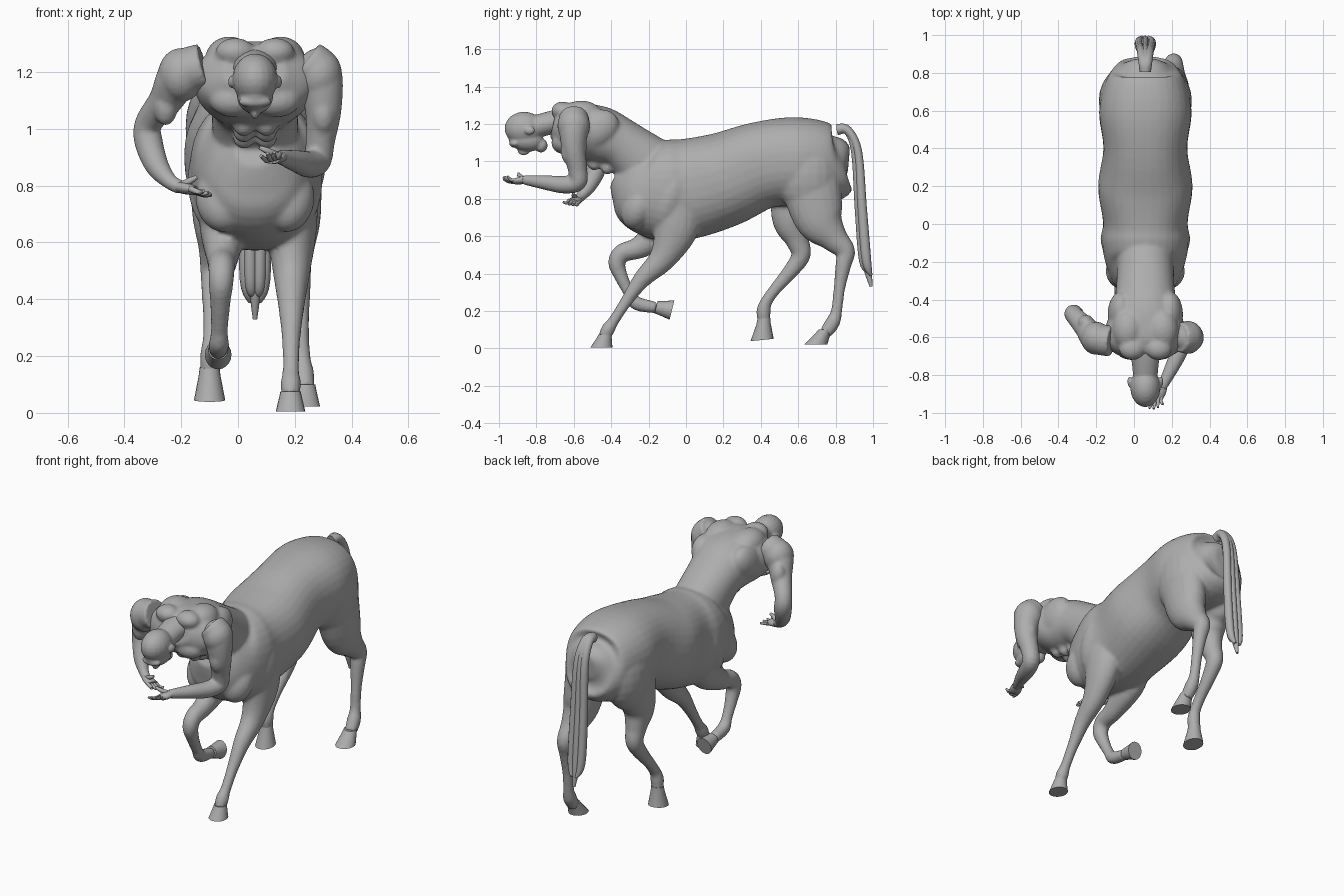
import bpy, bmesh, math
from mathutils import Vector, Matrix

if "Cube" in bpy.data.objects:
    bpy.data.objects.remove(bpy.data.objects["Cube"])

CX = 0.06  # body centre line
grey = bpy.data.materials.new("warm grey")
grey.diffuse_color = (0.42, 0.42, 0.42, 1)
grey.use_nodes = True
grey.node_tree.nodes["Principled BSDF"].inputs["Base Color"].default_value = grey.diffuse_color


def spline(pts, n):
    """Catmull-Rom through (x, y, z, a, b) stations."""
    out = []
    for i in range(len(pts) - 1):
        p = [pts[max(0, min(len(pts) - 1, i + k))] for k in (-1, 0, 1, 2)]
        for s in range(n):
            t = s / n
            out.append([0.5 * (2 * q1 + (q2 - q0) * t + (2 * q0 - 5 * q1 + 4 * q2 - q3) * t * t
                               + (3 * q1 - q0 - 3 * q2 + q3) * t ** 3) for q0, q1, q2, q3 in zip(*p)])
    return out + [list(pts[-1])]


def tube(bm, pts, ref=(1, 0, 0), n=5, sides=20, power=1.0, normal=None):
    """Closed loft of ellipses: a is the radius along ref, b across it."""
    st = spline(pts, n) if n > 1 else pts
    rings = []
    for i, s in enumerate(st):
        t = Vector(normal) if normal else Vector(st[min(i + 1, len(st) - 1)][:3]) - Vector(st[max(i - 1, 0)][:3])
        t.normalize()
        u = Vector(ref)
        u = (u - t * u.dot(t)).normalized()
        v = t.cross(u)
        ring = []
        for k in range(sides):
            c, d = math.cos(2 * math.pi * k / sides), math.sin(2 * math.pi * k / sides)
            c, d = math.copysign(abs(c) ** power, c), math.copysign(abs(d) ** power, d)
            ring.append(bm.verts.new(Vector(s[:3]) + u * c * s[3] + v * d * s[4]))
        rings.append(ring)
    for r0, r1 in zip(rings, rings[1:]):
        for k in range(sides):
            bm.faces.new((r0[k], r0[(k + 1) % sides], r1[(k + 1) % sides], r1[k]))
    bm.faces.new(rings[0][::-1])
    bm.faces.new(rings[-1])


def ball(bm, loc, rad, tilt=0):
    m = Matrix.Translation(loc) @ Matrix.Rotation(math.radians(tilt), 4, "X")
    bmesh.ops.create_uvsphere(bm, u_segments=20, v_segments=12, radius=1,
                              matrix=m @ Matrix.Diagonal((*rad, 1)))


def pair(bm, dx, y, z, rad, tilt=0):
    for s in (-1, 1):
        ball(bm, (CX + s * dx, y, z), rad, tilt)


def finish(name, bm, voxel=0, smooth=3):
    bmesh.ops.recalc_face_normals(bm, faces=bm.faces)
    me = bpy.data.meshes.new(name)
    bm.to_mesh(me)
    bm.free()
    me.materials.append(grey)
    ob = bpy.data.objects.new(name, me)
    bpy.context.collection.objects.link(ob)
    for o in bpy.context.selected_objects:
        o.select_set(False)
    ob.select_set(True)
    bpy.context.view_layer.objects.active = ob
    bpy.ops.object.shade_smooth_by_angle(angle=math.radians(45))
    if voxel:  # fuse the overlapping muscles into one skin
        r = ob.modifiers.new("fuse", "REMESH")
        r.mode, r.voxel_size, r.use_smooth_shade = "VOXEL", voxel, True
        s = ob.modifiers.new("soften", "SMOOTH")
        s.factor, s.iterations = 0.5, smooth


def trunk(bm, stations, power):
    """Stations are y, centre z, half width, half height on the centre line."""
    tube(bm, [(CX, *s) for s in stations], sides=34, power=power)


def leg(bm, x0, x1, joints):
    """Joints are y, z, radius; thick parts are flattened sideways."""
    last = len(joints) - 1
    tube(bm, [(x0 + (x1 - x0) * i / last, y, z, r * (1.09 - 3 * r), r) for i, (y, z, r) in enumerate(joints)])


# Horse barrel
bm = bmesh.new()
trunk(bm, [(-.37, .94, .07, .08), (-.31, .91, .15, .165), (-.22, .865, .205, .245), (-.1, .845, .23, .272),
           (.02, .855, .225, .268), (.2, .902, .25, .254), (.4, .978, .222, .234), (.6, 1.0, .245, .236),
           (.78, .985, .2, .208), (.845, 1.0, .125, .13), (.87, 1.0, .06, .06)], 0.88)
pair(bm, .11, -.25, .76, (.1, .09, .13), -25)      # breast muscles
pair(bm, .13, -.08, .82, (.108, .1, .2), -20)      # shoulder blades
pair(bm, .13, .65, .93, (.117, .17, .22))          # haunches

# Human torso leaning forward
trunk(bm, [(-.2, .97, .15, .17), (-.34, 1.085, .155, .14), (-.45, 1.135, .175, .155),
           (-.56, 1.16, .215, .15), (-.65, 1.185, .2, .125), (-.71, 1.2, .11, .07)], 0.92)
pair(bm, .075, -.66, 1.1, (.085, .06, .06), 20)    # chest
pair(bm, .09, -.56, 1.25, (.085, .11, .075))       # upper back
pair(bm, .13, -.48, 1.17, (.07, .13, .1), 30)      # flanks
pair(bm, .045, -.34, 1.18, (.035, .13, .03), -42)  # lower back
pair(bm, .07, -.66, 1.27, (.07, .06, .05))         # neck muscles
for i in range(3):                                 # belly muscles
    pair(bm, .04, -.56 + .07 * i, 1.01 - .022 * i, (.037, .036, .036))

# Legs: front planted, front raised, hind planted, hind raised
leg(bm, .19, .185, [(-.05, .85, .13), (-.05, .66, .125), (-.12, .49, .075), (-.235, .37, .048),
                    (-.32, .25, .032), (-.385, .15, .029), (-.415, .105, .037), (-.437, .06, .032)])
leg(bm, -.05, -.07, [(-.06, .82, .13), (-.1, .66, .11), (-.24, .545, .062), (-.34, .51, .05), (-.37, .455, .046),
                     (-.345, .38, .036), (-.3, .29, .03), (-.262, .24, .037), (-.16, .218, .031)])
leg(bm, .195, .235, [(.66, .92, .165), (.71, .7, .135), (.79, .59, .078), (.852, .52, .053), (.842, .45, .043),
                     (.82, .32, .031), (.805, .2, .03), (.785, .14, .039), (.745, .08, .035)])
leg(bm, -.075, -.1, [(.62, .92, .165), (.565, .7, .11), (.595, .58, .065), (.615, .5, .052), (.565, .42, .042),
                     (.48, .32, .032), (.43, .25, .032), (.415, .2, .038), (.417, .14, .033)])
finish("horse_body_torso_and_legs", bm, 0.0105, 4)


def hoof(name, top, sole, facing, r0, r1):
    bm = bmesh.new()
    mid = Vector(top).lerp(Vector(sole), .25)
    tube(bm, [(*top, r0, r0), (*mid, r0 * 1.1, r0 * 1.1), (*sole, r1, r1 * 1.13)], n=1, normal=facing)
    finish(name, bm)


hoof("front_hoof_planted", (.185, -.432, .075), (.185, -.452, .005), (0, 0, -1), .036, .052)
hoof("front_hoof_raised", (-.07, -.16, .22), (-.07, -.075, .205), (0, 1, -.25), .034, .047)
hoof("hind_hoof_planted", (.235, .745, .1), (.235, .695, .022), (0, 0, -1), .037, .054)
hoof("hind_hoof_raised", (-.1, .417, .16), (-.1, .407, .045), (0, .1, -1), .035, .055)

# Tail: five hanging locks, the outer ones shorter
bm = bmesh.new()
for i in range(5):
    dx, dy = .016 * (i - 2), -.015 * (i % 2)
    tip = .33 + .03 * abs(i - 2) + .05 * (i % 2)
    tube(bm, [(CX, .81, 1.17, .03, .03), (CX + dx * .3, .865, 1.165, .028, .024),
              (CX + dx * .7, .92 + dy, 1.05, .024, .022), (CX + dx, .942 + dy, .75, .023, .025),
              (CX + dx, .965 + dy, .47, .022, .025), (CX + dx * .5, .99 + dy, tip, .008, .008)], sides=12)
finish("tail", bm)

# Head bowed forward, with neck
bm = bmesh.new()
trunk(bm, [(-.62, 1.23, .1, .06), (-.71, 1.21, .075, .062), (-.86, 1.17, .06, .06)], 1)
ball(bm, (CX, -.865, 1.175), (.08, .105, .09))        # skull
ball(bm, (CX, -.855, 1.115), (.064, .095, .062), -8)  # face
ball(bm, (CX, -.775, 1.085), (.038, .035, .038))      # chin
ball(bm, (CX, -.865, 1.058), (.015, .035, .025), 10)  # nose
ball(bm, (CX, -.915, 1.095), (.058, .03, .022))       # brow
pair(bm, .083, -.835, 1.165, (.012, .028, .022))      # ears
finish("head_and_neck", bm, 0.007, 2)


def arm(name, ref, path):
    """Path holds x, y, z, radius from shoulder to wrist."""
    bm = bmesh.new()
    tube(bm, [(*p, p[3]) for p in path], ref=ref)
    ball(bm, path[1][:3], (.082, .088, .095))         # shoulder cap
    for s in (-1, 1):                                 # biceps and triceps
        ball(bm, Vector(path[2][:3]) + Vector((0, .025 * s, .01 * s)), (.045, .045, .078))
    finish(name, bm, 0.009, 2)


arm("left_side_arm", (1, 1, 0),
    [(-.12, -.62, 1.22, .082), (-.2, -.605, 1.19, .08), (-.255, -.55, 1.1, .06), (-.315, -.485, 1.02, .048),
     (-.315, -.48, .955, .05), (-.285, -.52, .87, .042), (-.24, -.56, .815, .028), (-.2, -.585, .793, .025)])
arm("right_side_arm", (1, -.5, 0),
    [(.24, -.6, 1.235, .08), (.285, -.6, 1.19, .082), (.3, -.6, 1.07, .065), (.29, -.58, .96, .052),
     (.28, -.58, .89, .049), (.25, -.65, .875, .047), (.21, -.74, .885, .04), (.145, -.87, .902, .025)])


def hand(name, *points):
    """Points: wrist, knuckles, fingertip, thumb tip, finger spacing."""
    bm = bmesh.new()
    w, k, t, th, sp = map(Vector, points)
    tube(bm, [(*w, .028, .019), (*((w + k) / 2), .034, .02), (*k, .032, .015)], ref=sp, sides=14)
    for i in range(4):
        off = sp * (i - 1.5) * .8
        end = t + off * 1.5 - (t - k) * (.15 * abs(i - 1.5))
        bend = (k + end) / 2 + off * .2 - Vector((0, 0, .006))
        tube(bm, [(*(k + off - (k - w) * .2), .011, .011), (*bend, .0095, .0095), (*end, .006, .006)],
             ref=sp, sides=8)
    mid = w.lerp(th, .6) - Vector((0, .008, 0))
    tube(bm, [(*w, .014, .014), (*mid, .012, .012), (*th, .007, .007)], ref=(.3, 1, .2), sides=8)
    finish(name, bm)


hand("left_side_hand", (-.21, -.58, .795), (-.15, -.605, .783), (-.095, -.62, .772),
     (-.145, -.6, .83), (.008, .022, -.004))
hand("right_side_hand", (.15, -.86, .902), (.122, -.915, .892), (.115, -.98, .918),
     (.075, -.895, .935), (.02, .006, .004))
